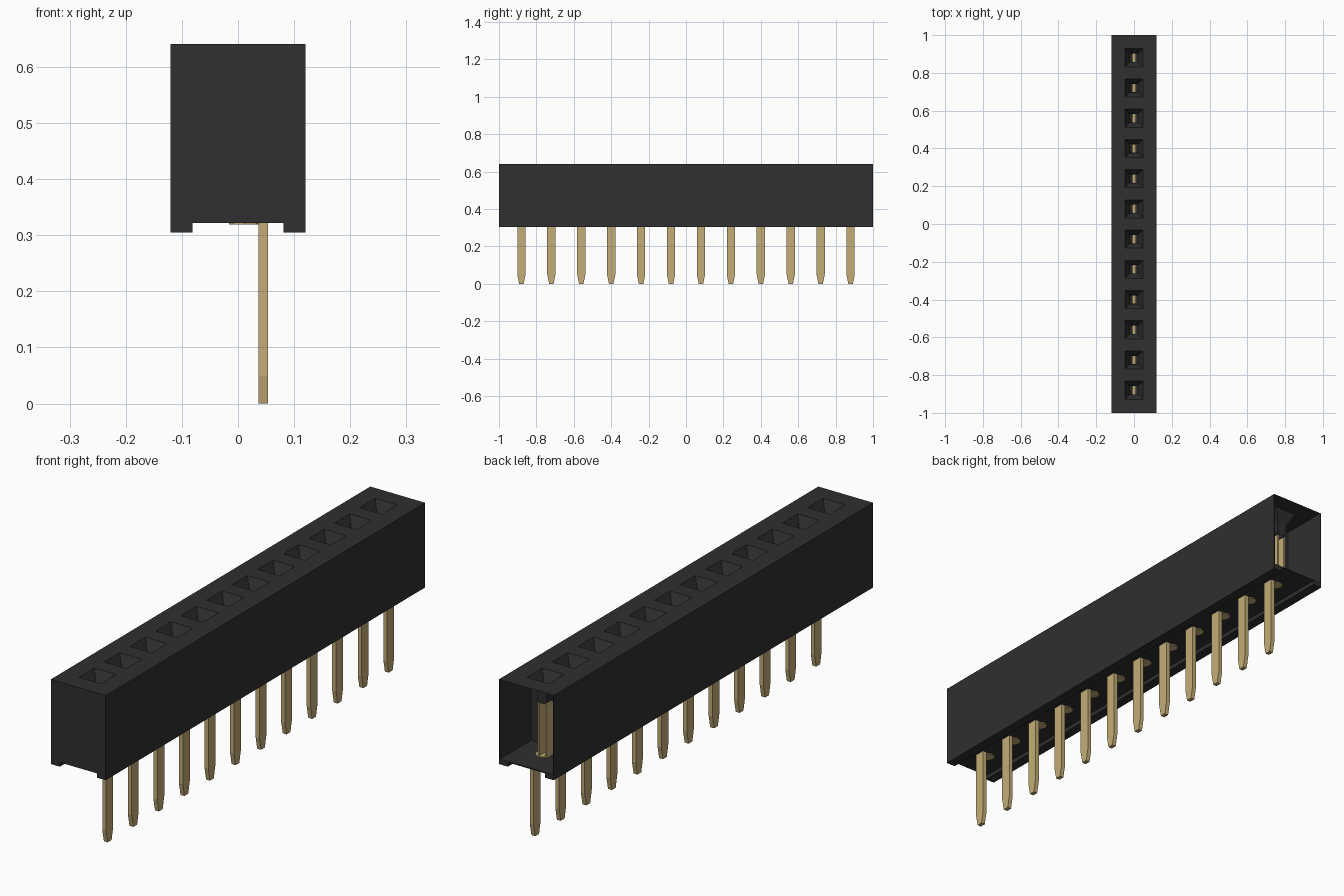
import bpy, bmesh

if "Cube" in bpy.data.objects:
    bpy.data.objects.remove(bpy.data.objects["Cube"], do_unlink=True)

COUNT, PITCH = 12, 0.16
HALF_W, HALF_L = 0.12, 1.0
BOTTOM, FLOOR, TOP = 0.305, 0.322, 0.641
WALL = 0.004
PIN_X = 0.045


def material(name, rgb):
    m = bpy.data.materials.new(name)
    m.use_nodes = True
    col = (*rgb, 1.0)
    m.diffuse_color = col
    bsdf = m.node_tree.nodes["Principled BSDF"]
    bsdf.inputs["Base Color"].default_value = col
    bsdf.inputs["Roughness"].default_value = 0.6
    return m


BLACK = material("black plastic", (0.029, 0.029, 0.029))
GOLD = material("gold metal", (0.55, 0.415, 0.185))


def finish(name, bm, mat):
    me = bpy.data.meshes.new(name)
    bm.to_mesh(me)
    bm.free()
    me.materials.append(mat)
    ob = bpy.data.objects.new(name, me)
    bpy.context.collection.objects.link(ob)
    return ob


def loop(bm, cx, cy, hx, hy, z):
    """Rectangle of four vertices at one height."""
    return [bm.verts.new((cx + sx * hx, cy + sy * hy, z))
            for sx, sy in ((-1, -1), (1, -1), (1, 1), (-1, 1))]


def bridge(bm, a, b):
    for i in range(4):
        j = (i + 1) % 4
        bm.faces.new((a[i], a[j], b[j], b[i]))


def add_stack(bm, loops):
    """Closed solid from rectangles listed bottom to top."""
    rings = [loop(bm, *l) for l in loops]
    bm.faces.new(rings[0][::-1])
    for a, b in zip(rings, rings[1:]):
        bridge(bm, a, b)
    bm.faces.new(rings[-1])


def add_box(bm, x0, x1, y0, y1, z0, z1):
    base = ((x0 + x1) / 2, (y0 + y1) / 2, (x1 - x0) / 2, (y1 - y0) / 2)
    add_stack(bm, [(*base, z0), (*base, z1)])


def box(name, *bounds):
    bm = bmesh.new()
    add_box(bm, *bounds)
    return finish(name, bm, BLACK)


pin_ys = [(i - (COUNT - 1) / 2) * PITCH for i in range(COUNT)]

# Housing: side walls, front wall, floor and bottom rails; the back end is open
for side, s in (("left", 1), ("right", -1)):
    x0, x1 = sorted((s * HALF_W, s * (HALF_W - WALL)))
    box(side + "_wall", x0, x1, -HALF_L, HALF_L, FLOOR, TOP - 0.0005)
    x0, x1 = sorted((s * HALF_W, s * 0.081))
    box(side + "_bottom_rail", x0, x1, -HALF_L, HALF_L, BOTTOM, FLOOR)
box("front_wall", -HALF_W + WALL, HALF_W - WALL, -HALF_L, -HALF_L + WALL,
    FLOOR, TOP - 0.0005)
box("floor", -HALF_W + WALL, HALF_W - WALL, -HALF_L + WALL, HALF_L,
    FLOOR, FLOOR + WALL)

# Dividers between neighbouring cells
bm = bmesh.new()
for a, b in zip(pin_ys, pin_ys[1:]):
    mid = (a + b) / 2
    add_box(bm, -HALF_W + WALL, HALF_W - WALL, mid - 0.004, mid + 0.004,
            FLOOR + WALL, TOP - 0.002)
finish("cell_dividers", bm, BLACK)

# Lid: one tile per socket, funnelling down to a slit
bm = bmesh.new()
for i, y in enumerate(pin_ys):
    y0 = -HALF_L if i == 0 else y - PITCH / 2
    y1 = HALF_L if i == COUNT - 1 else y + PITCH / 2
    rings = [loop(bm, 0, (y0 + y1) / 2, HALF_W, (y1 - y0) / 2, TOP),
             loop(bm, 0, y, 0.048, 0.048, TOP),
             loop(bm, 0, y, 0.022, 0.023, 0.59),
             loop(bm, 0, y, 0.022, 0.023, 0.55),
             loop(bm, 0, y, 0.009, 0.022, 0.54)]
    for a, b in zip(rings, rings[1:]):
        bridge(bm, a, b)
bmesh.ops.remove_doubles(bm, verts=bm.verts, dist=0.0001)
finish("socket_lid", bm, BLACK)

# Contacts: octagonal foot in the floor, with two blades gripping each socket
bm = bmesh.new()
for y in pin_ys:
    foot = bmesh.ops.create_cone(bm, cap_ends=True, segments=8, radius1=0.028,
                                 radius2=0.028, depth=0.010)["verts"]
    bmesh.ops.translate(bm, verts=foot, vec=(0.012, y, FLOOR + WALL / 2))
    for s in (-1, 1):
        x0, x1 = sorted((s * 0.012, s * 0.019))
        add_box(bm, x0, x1, y - 0.02, y + 0.02, FLOOR + WALL, 0.539)
finish("socket_contacts", bm, GOLD)

# Pins: flat legs with tapered tips, offset to one side
for i, y in enumerate(pin_ys):
    bm = bmesh.new()
    add_stack(bm, [(PIN_X, y, 0.0085, 0.012, 0.0),
                   (PIN_X, y, 0.0085, 0.022, 0.05),
                   (PIN_X, y, 0.0085, 0.022, FLOOR + 0.002)])
    finish("pin_%02d" % (i + 1), bm, GOLD)
